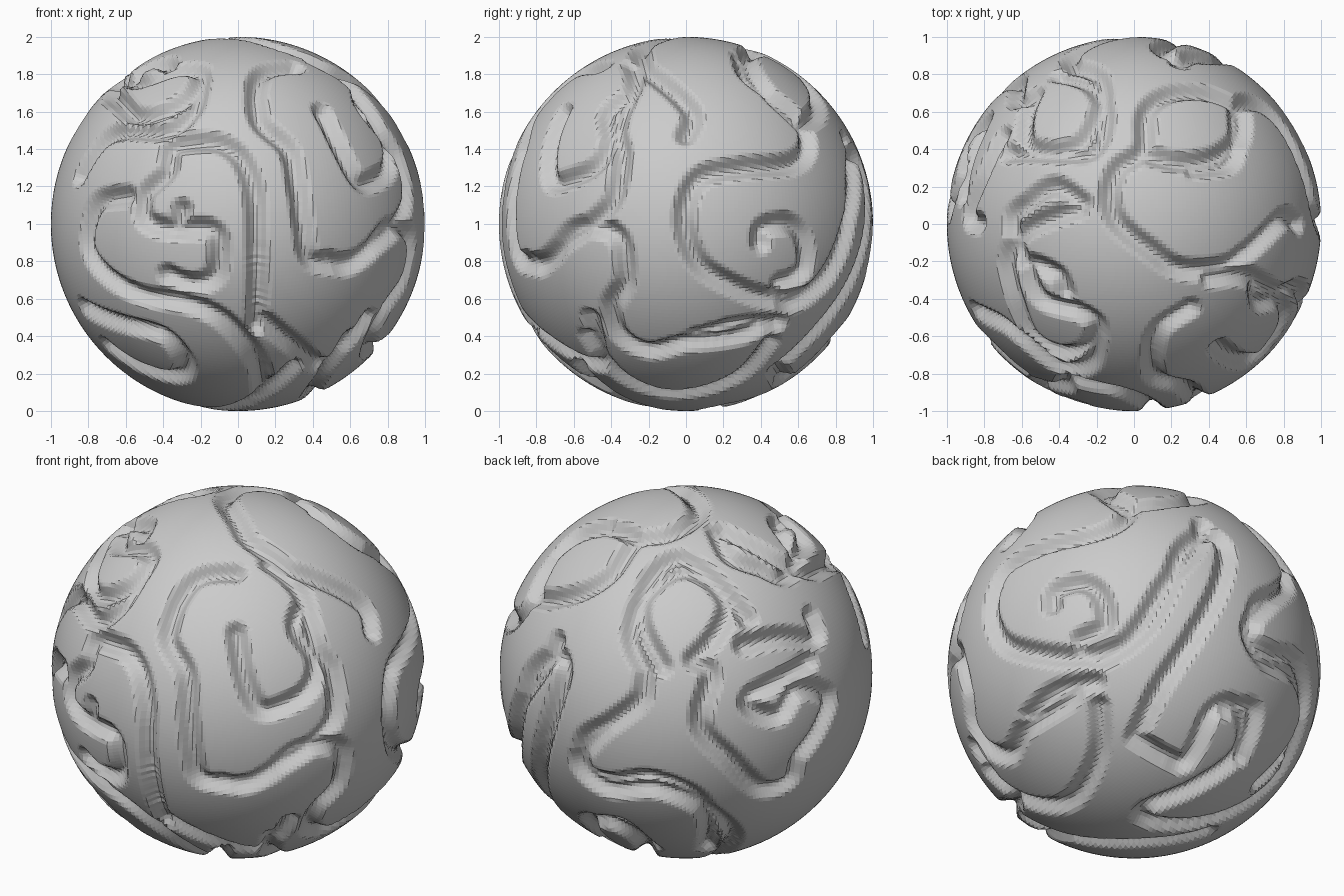
import bpy, bmesh, math
from mathutils import Vector, kdtree

DEPTH, WIDTH, CELLS = 0.06, 0.075, 72
samples = []


def groove(view, *pts):
    """Trace a smooth groove over the ball; pts are (right, up) seen from view = (azimuth, elevation)."""
    a, e = (math.radians(v) for v in view)
    right = Vector((-math.sin(a), math.cos(a), 0))
    out = Vector((math.cos(e) * math.cos(a), math.cos(e) * math.sin(a), math.sin(e)))
    up = out.cross(right)
    p = []
    for u, v in pts:
        d = math.sqrt(max(0.0, 1 - u * u - v * v))
        p.append((right * u + up * v + out * d).normalized())
    p = [p[0]] + p + [p[-1]]
    for i in range(1, len(p) - 2):
        p0, p1, p2, p3 = p[i - 1:i + 3]
        for k in range(14):
            t = k / 14
            q = 0.5 * (2 * p1 + (p2 - p0) * t + (2 * p0 - 5 * p1 + 4 * p2 - p3) * t * t
                       + (3 * p1 - p0 - 3 * p2 + p3) * t ** 3)
            samples.append(q.normalized())


FRONT, RIGHT, TOP = (-90, 0), (0, 0), (-90, 90)
BACK_LEFT, BACK_RIGHT = (122, 25), (48, -29)

# front grooves
groove(FRONT, (.3, .84), (.15, .82), (.1, .73), (.12, .55), (.27, .4), (.32, .2), (.35, 0),
       (.38, -.17), (.47, -.21), (.62, -.2), (.75, -.1), (.86, 0), (.91, .13), (.87, .35), (.77, .52),
       (.6, .75), (.4, .87))
groove(FRONT, (.1, -.55), (.1, -.1), (.09, .15), (.03, .33), (-.07, .42), (-.2, .44), (-.35, .41),
       (-.38, .28), (-.5, .15), (-.49, .02), (-.35, -.02), (-.3, .08))
groove(FRONT, (-.35, -.03), (-.15, -.03), (-.1, -.13), (-.13, -.28), (-.25, -.32), (-.38, -.27))
groove(FRONT, (-.6, .15), (-.74, .12), (-.8, 0), (-.8, -.15), (-.7, -.28), (-.52, -.38),
       (-.3, -.42), (-.1, -.5), (.05, -.65), (.12, -.78), (.14, -.9))
groove(FRONT, (-.82, -.45), (-.6, -.54), (-.4, -.6), (-.29, -.73), (-.32, -.82), (-.5, -.78), (-.7, -.65))
groove(FRONT, (.14, -.52), (.3, -.65), (.45, -.76), (.58, -.66), (.7, -.5))
groove(FRONT, (-.2, .78), (-.24, .62), (-.38, .5), (-.6, .5), (-.72, .45), (-.85, .25))

# right side grooves
groove(RIGHT, (-.85, -.2), (-.78, -.22), (-.7, -.15), (-.6, -.03), (-.45, -.02), (-.35, -.1),
       (-.33, -.3), (-.4, -.45), (-.35, -.6), (-.2, -.68), (0, -.64), (.3, -.6), (.4, -.55))
groove(RIGHT, (.3, .9), (.33, .8), (.45, .7), (.62, .55), (.65, .4), (.55, .32), (.3, .3),
       (.08, .25), (0, .1), (0, -.05), (.08, -.22), (.25, -.33), (.45, -.4), (.65, -.38), (.77, -.25),
       (.87, 0), (.91, .25), (.86, .45))
groove(RIGHT, (.4, -.1), (.42, -.02), (.55, 0), (.63, -.08), (.63, -.25), (.5, -.32))
groove(RIGHT, (-.66, .6), (-.73, .4), (-.72, .23), (-.6, .25), (-.48, .32), (-.41, .45), (-.42, .6), (-.33, .68))

# top grooves
groove(TOP, (.88, 0), (.8, .03), (.62, -.14), (.48, -.23), (.25, -.24), (.1, -.15), (-.08, 0),
       (-.13, .15), (-.08, .3), (.05, .4), (.07, .6), (.2, .7), (.4, .7), (.58, .62))
groove(TOP, (.05, .38), (.25, .33), (.45, .36), (.57, .47), (.58, .62))
groove(TOP, (-.4, .8), (-.22, .74), (-.16, .58), (-.22, .4), (-.4, .38), (-.68, .38))
groove(TOP, (-.3, .08), (-.45, .03), (-.6, -.05), (-.68, -.2), (-.63, -.42), (-.55, -.6), (-.4, -.69),
       (-.25, -.67), (-.2, -.55), (-.3, -.47), (-.5, -.4), (-.57, -.22), (-.42, -.27), (-.37, -.37))

# back left grooves
groove(BACK_LEFT, (-.17, 0), (-.25, .17), (-.22, .36), (-.1, .5), (.02, .55), (.16, .5), (.26, .36),
       (.2, .2), (.08, .06))
groove(BACK_LEFT, (-.17, 0), (-.2, -.15), (-.35, -.28), (-.5, -.38), (-.5, -.54), (-.35, -.6),
       (-.14, -.58), (.08, -.66), (.17, -.8), (.15, -.95))
groove(BACK_LEFT, (.1, .06), (.18, -.02), (.13, -.28), (.3, -.48), (.45, -.62), (.6, -.58),
       (.65, -.45), (.75, -.3), (.8, -.12), (.65, -.08), (.55, -.22), (.42, -.2), (.4, -.12), (.6, 0), (.7, .07))
groove(BACK_LEFT, (.35, .15), (.55, .2), (.73, .2), (.7, .32))
groove(BACK_LEFT, (-.45, -.82), (-.3, -.83), (-.15, -.95))
groove(BACK_LEFT, (.18, .76), (.26, .63), (.42, .57), (.55, .53), (.62, .65))

# back right and underside grooves
groove(BACK_RIGHT, (.03, -.37), (.17, -.1), (.35, .17), (.49, .44), (.52, .65), (.43, .73), (.3, .65),
       (.22, .44), (.09, .22), (-.13, .06), (-.27, .1))
groove(BACK_RIGHT, (.03, -.37), (.2, -.48), (.3, -.5), (.43, -.26), (.54, -.2), (.62, -.3), (.57, -.47),
       (.35, -.63), (.09, -.74), (.09, -.82), (.46, -.8), (.78, -.58), (.92, -.26), (.89, -.04),
       (.73, .04), (.65, .22), (.78, .39))
groove(BACK_RIGHT, (-.18, -.07), (-.4, -.12), (-.56, -.26))
groove(BACK_RIGHT, (-.16, -.2), (-.18, -.47), (-.34, -.7), (-.56, -.7), (-.8, -.52))
groove(BACK_RIGHT, (-.6, -.78), (-.4, -.88), (0, -.93), (.4, -.87))

tree = kdtree.KDTree(len(samples))
for i, s in enumerate(samples):
    tree.insert(s, i)
tree.balance()

# evenly divided cube rounded into a ball, then pressed in along the grooves
bm = bmesh.new()
bmesh.ops.create_cube(bm, size=2)
bmesh.ops.subdivide_edges(bm, edges=bm.edges[:], cuts=CELLS - 1, use_grid_fill=True)
for v in bm.verts:
    n = Vector([math.tan(c * math.pi / 4) for c in v.co]).normalized()
    d = tree.find(n)[2]
    sink = DEPTH * (1 - (d / WIDTH) ** 2) ** 2 if d < WIDTH else 0
    v.co = n * (1 - sink) + Vector((0, 0, 1))
mesh = bpy.data.meshes.new("grooved_ball")
bm.to_mesh(mesh)
bm.free()
ball = bpy.data.objects.new("grooved_ball", mesh)
bpy.context.collection.objects.link(ball)
